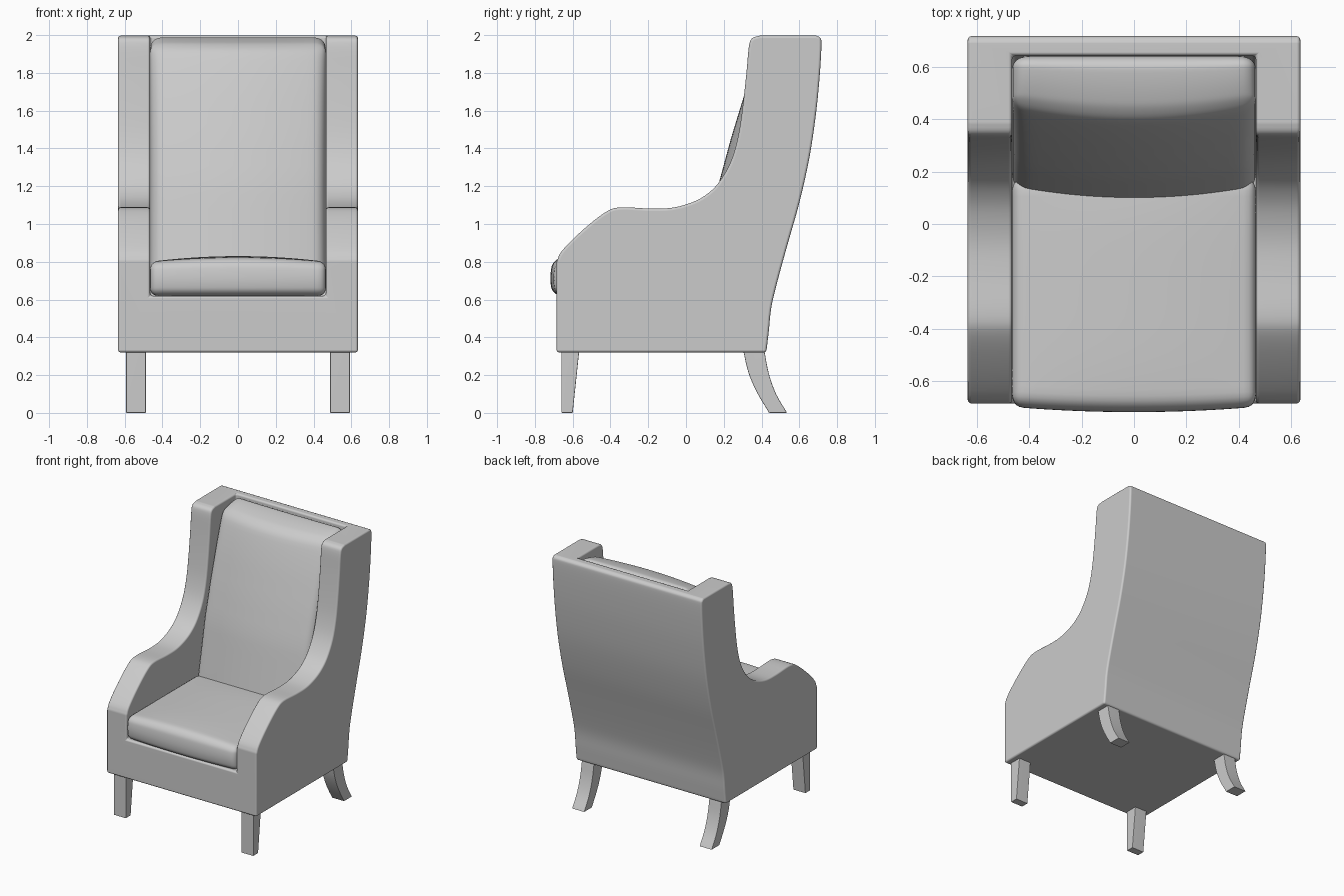
import bpy, bmesh, math
from mathutils import Vector, geometry

if "Cube" in bpy.data.objects:
    bpy.data.objects.remove(bpy.data.objects["Cube"])


def curve(pts, n=5):
    """Catmull-Rom sampling of an open run of (y, z) points."""
    p = [Vector(q) for q in pts]
    p = [p[0] * 2 - p[1]] + p + [p[-1] * 2 - p[-2]]
    out = []
    for a, b, c, d in zip(p, p[1:], p[2:], p[3:]):
        for i in range(n):
            t = i / n
            out.append(0.5 * (2 * b + (c - a) * t + (2 * a - 5 * b + 4 * c - d) * t * t
                              + (3 * b - a - 3 * c + d) * t ** 3))
    out.append(p[-2])
    return [tuple(v) for v in out]


def make(name, bm):
    bmesh.ops.recalc_face_normals(bm, faces=bm.faces)
    me = bpy.data.meshes.new(name)
    bm.to_mesh(me)
    bm.free()
    ob = bpy.data.objects.new(name, me)
    bpy.context.collection.objects.link(ob)
    return ob


def extrude(name, profile, x0, x1):
    """Extrude a closed (y, z) outline from x0 to x1."""
    bm = bmesh.new()
    f = bm.faces.new([bm.verts.new((x0, y, z)) for y, z in profile])
    r = bmesh.ops.extrude_face_region(bm, geom=[f])
    bmesh.ops.translate(bm, vec=(x1 - x0, 0, 0),
                        verts=[v for v in r["geom"] if isinstance(v, bmesh.types.BMVert)])
    return make(name, bm)


def activate(ob):
    bpy.ops.object.select_all(action='DESELECT')
    ob.select_set(True)
    bpy.context.view_layer.objects.active = ob


def finish(ob, bevel=0.0, seg=3):
    activate(ob)
    if bevel:
        m = ob.modifiers.new("bevel", 'BEVEL')
        m.width, m.segments = bevel, seg
        m.limit_method, m.angle_limit = 'ANGLE', math.radians(45)
        m.use_clamp_overlap = False
    for m in list(ob.modifiers):
        bpy.ops.object.modifier_apply(modifier=m.name)
    bpy.ops.object.shade_smooth_by_angle(angle=math.radians(40))
    if bevel:
        ob.modifiers.new("normals", 'WEIGHTED_NORMAL').keep_sharp = True


def cushion(name, h, r, warp, cuts=27):
    """Rounded box with half sizes h and edge radius r, reshaped by warp(unit coords)."""
    bm = bmesh.new()
    bmesh.ops.create_cube(bm, size=2)
    bmesh.ops.subdivide_edges(bm, edges=bm.edges[:], cuts=cuts, use_grid_fill=True)
    for v in bm.verts:
        p = Vector([h[i] * math.sin(v.co[i] * math.pi / 2) for i in range(3)])
        core = Vector([max(-h[i] + r, min(h[i] - r, p[i])) for i in range(3)])
        p = core + (p - core).normalized() * min(r, (p - core).length)
        v.co = warp(*[p[i] / h[i] for i in range(3)])
    ob = make(name, bm)
    finish(ob)
    return ob


def lerp_table(table, z):
    for (za, a), (zb, b) in zip(table, table[1:]):
        if z <= zb:
            return a + (b - a) * (z - za) / (zb - za)
    return table[-1][1]


# Upholstered body: full-width side outline with the seat well cut out
arm = curve([(-0.685, 0.80), (-0.655, 0.86), (-0.55, 0.965), (-0.43, 1.06), (-0.35, 1.088),
             (-0.2, 1.082), (-0.08, 1.085), (0.02, 1.11), (0.10, 1.15), (0.17, 1.215),
             (0.235, 1.325), (0.275, 1.46), (0.30, 1.62), (0.32, 1.8), (0.333, 1.94),
             (0.35, 1.983), (0.39, 1.997)], 4)
back = [(0.69, 1.997), (0.711, 1.985), (0.717, 1.95), (0.709, 1.8), (0.69, 1.6), (0.655, 1.36),
        (0.602, 1.12), (0.54, 0.9), (0.485, 0.7), (0.452, 0.56), (0.438, 0.43), (0.425, 0.32)]
body = extrude("upholstered_body", [(-0.685, 0.32)] + arm + curve(back, 4), -0.635, 0.635)
inner = curve([(y - 0.075, z) for y, z in back[2:9]] + [(0.39, 0.62)], 4)
well = extrude("seat_well_cutter",
               [(-0.9, 2.2), (0.642, 2.2)] + inner + [(-0.9, 0.62)], -0.465, 0.465)
well.hide_render = True
cut = body.modifiers.new("well", 'BOOLEAN')
cut.operation, cut.solver, cut.object = 'DIFFERENCE', 'EXACT', well
finish(body, 0.014)
bpy.data.objects.remove(well)


# Seat cushion: crowned top, bowed front
def seat_shape(x, y, z):
    bow = 1 - x * x
    front = max(0, -y)
    return (0.465 * x,
            -0.255 + 0.425 * y - front * (0.02 * bow + 0.018 * (1 - z * z)),
            0.71 + 0.09 * z + max(0, z) * 0.03 * bow * (1 - 0.4 * y ** 4))


cushion("seat_cushion", (0.465, 0.425, 0.09), 0.04, seat_shape)

# Back cushion: leaning, bowed forward, rounded over the top
front_y = [(0.6, 0.06), (0.82, 0.10), (1.21, 0.172), (1.45, 0.237), (1.69, 0.31), (2.1, 0.445)]
rear_y = [(z, y) for y, z in reversed(inner)]


def back_shape(x, y, z):
    t = (y + 1) / 2
    h = 1.307 + 0.683 * z
    yf = lerp_table(front_y, h) + 0.05 * x * x
    yr = lerp_table(rear_y, h)
    drop = 0.05 * max(0, z) ** 6 * (1 - t) ** 2
    return (0.465 * x, yf + (yr - yf) * t, h - drop)


cushion("back_cushion", (0.465, 0.13, 0.683), 0.06, back_shape)

# Legs: straight tapered at the front, swept at the back
front_leg = [(-0.66, 0.33), (-0.565, 0.33), (-0.6, 0), (-0.66, 0)]
back_leg = (curve([(0.303, 0.33), (0.33, 0.215), (0.375, 0.11), (0.44, 0)], 4)
            + curve([(0.535, 0), (0.477, 0.1), (0.438, 0.21), (0.415, 0.33)], 4))
for side, s in (("left", -1), ("right", 1)):
    finish(extrude("front_leg_" + side, front_leg, s * 0.488, s * 0.592), 0.004, 2)
    finish(extrude("back_leg_" + side, back_leg, s * 0.488, s * 0.592), 0.004, 2)
